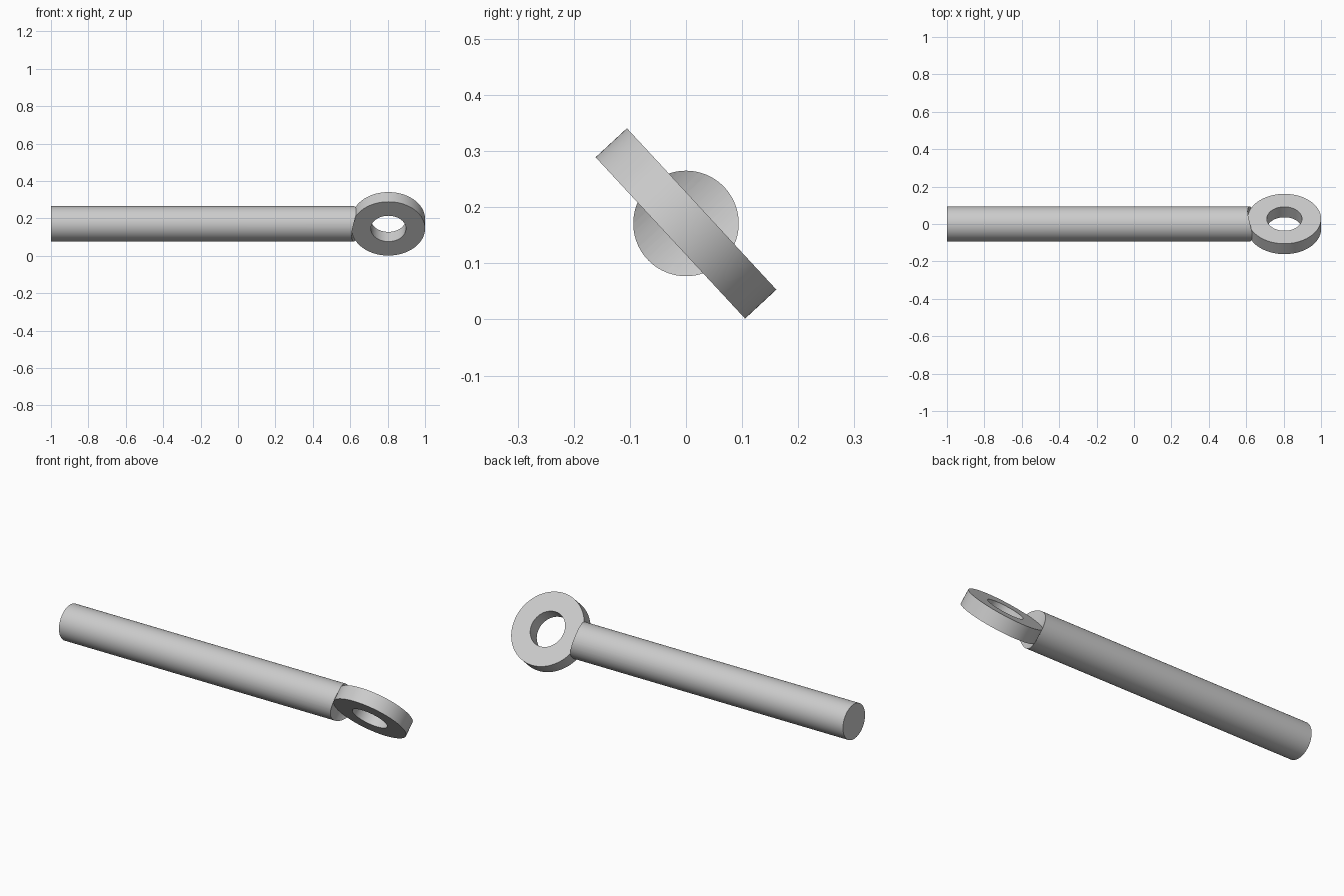
import bpy, bmesh, math
from mathutils import Matrix, Vector

if "Cube" in bpy.data.objects:
    bpy.data.objects.remove(bpy.data.objects["Cube"], do_unlink=True)

AXIS_Z, ROD_R = 0.171, 0.094
RING_R, HOLE_R, RING_HALF = 0.196, 0.094, 0.038
RING_C = Vector((1 - RING_R, 0, AXIS_Z))
TILT = Matrix.Rotation(math.radians(-47.2), 4, 'X')

steel = bpy.data.materials.new("steel grey")
steel.use_nodes = True
grey = (0.6, 0.6, 0.6, 1)
steel.diffuse_color = grey
steel.node_tree.nodes["Principled BSDF"].inputs["Base Color"].default_value = grey


def add_object(name, bm, matrix):
    bmesh.ops.recalc_face_normals(bm, faces=bm.faces)
    mesh = bpy.data.meshes.new(name)
    bm.to_mesh(mesh)
    bm.free()
    mesh.materials.append(steel)
    ob = bpy.data.objects.new(name, mesh)
    bpy.context.collection.objects.link(ob)
    ob.matrix_world = matrix
    return ob


def cylinder(name, radius, depth, matrix, sides=96):
    bm = bmesh.new()
    bmesh.ops.create_cone(bm, cap_ends=True, segments=sides,
                          radius1=radius, radius2=radius, depth=depth)
    return add_object(name, bm, matrix)


def smooth(ob):
    bpy.ops.object.select_all(action='DESELECT')
    ob.select_set(True)
    bpy.context.view_layer.objects.active = ob
    bpy.ops.object.shade_smooth_by_angle(angle=math.radians(30))


ring_matrix = Matrix.Translation(RING_C) @ TILT

# Eye ring: rectangular section spun about the tilted axis
bm = bmesh.new()
corners = [(HOLE_R, -RING_HALF), (RING_R, -RING_HALF),
           (RING_R, RING_HALF), (HOLE_R, RING_HALF)]
verts = [bm.verts.new((r, 0, h)) for r, h in corners]
edges = [bm.edges.new((verts[i], verts[(i + 1) % 4])) for i in range(4)]
bmesh.ops.spin(bm, geom=verts + edges, axis=(0, 0, 1), cent=(0, 0, 0),
               angle=math.tau, steps=96, use_duplicate=False)
bmesh.ops.remove_doubles(bm, verts=bm.verts, dist=0.0001)
ring = add_object("eye_ring", bm, ring_matrix)

# Rod: its end is hollowed to sit against the rim of the ring
end = 0.66
rod = cylinder("rod", ROD_R, end + 1,
               Matrix.Translation(((end - 1) / 2, 0, AXIS_Z))
               @ Matrix.Rotation(math.pi / 2, 4, 'Y'))
cutter = cylinder("rim_cutter", RING_R, 0.5, ring_matrix)
cutter.hide_render = True
bpy.context.view_layer.update()
cut = rod.modifiers.new("rim_cut", 'BOOLEAN')
cut.operation = 'DIFFERENCE'
cut.solver = 'EXACT'
cut.object = cutter
bpy.context.view_layer.objects.active = rod
bpy.ops.object.modifier_apply(modifier=cut.name)
bpy.data.objects.remove(cutter, do_unlink=True)

for ob in (ring, rod):
    smooth(ob)
